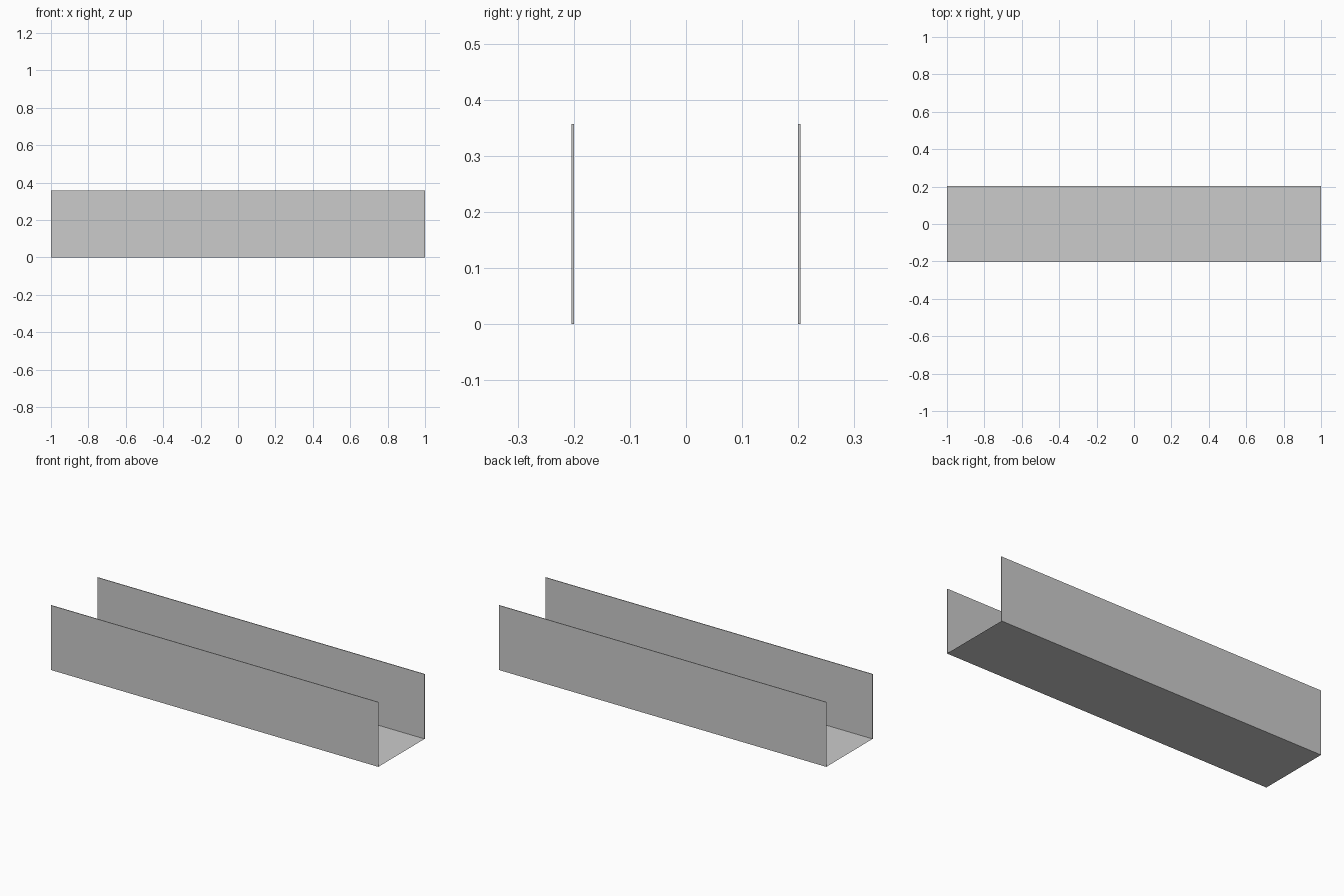
import bpy

if "Cube" in bpy.data.objects:
    bpy.data.objects.remove(bpy.data.objects["Cube"])

LENGTH = 2.0
INNER = 0.2      # half the inner width
OUTER = 0.204    # half the outer width
HEIGHT = 0.357


def wall(name, side):
    # thin upright board along the channel
    bpy.ops.mesh.primitive_cube_add(
        size=1, location=(0, side * (INNER + OUTER) / 2, HEIGHT / 2))
    ob = bpy.context.object
    ob.name = name
    ob.scale = (LENGTH, OUTER - INNER, HEIGHT)
    bpy.ops.object.transform_apply(location=False, rotation=False, scale=True)


# side walls
wall("front_wall", -1)
wall("back_wall", 1)

# floor: a single sheet between the walls
bpy.ops.mesh.primitive_plane_add(size=1)
floor = bpy.context.object
floor.name = "floor"
floor.scale = (LENGTH, 2 * INNER, 1)
bpy.ops.object.transform_apply(location=False, rotation=False, scale=True)
